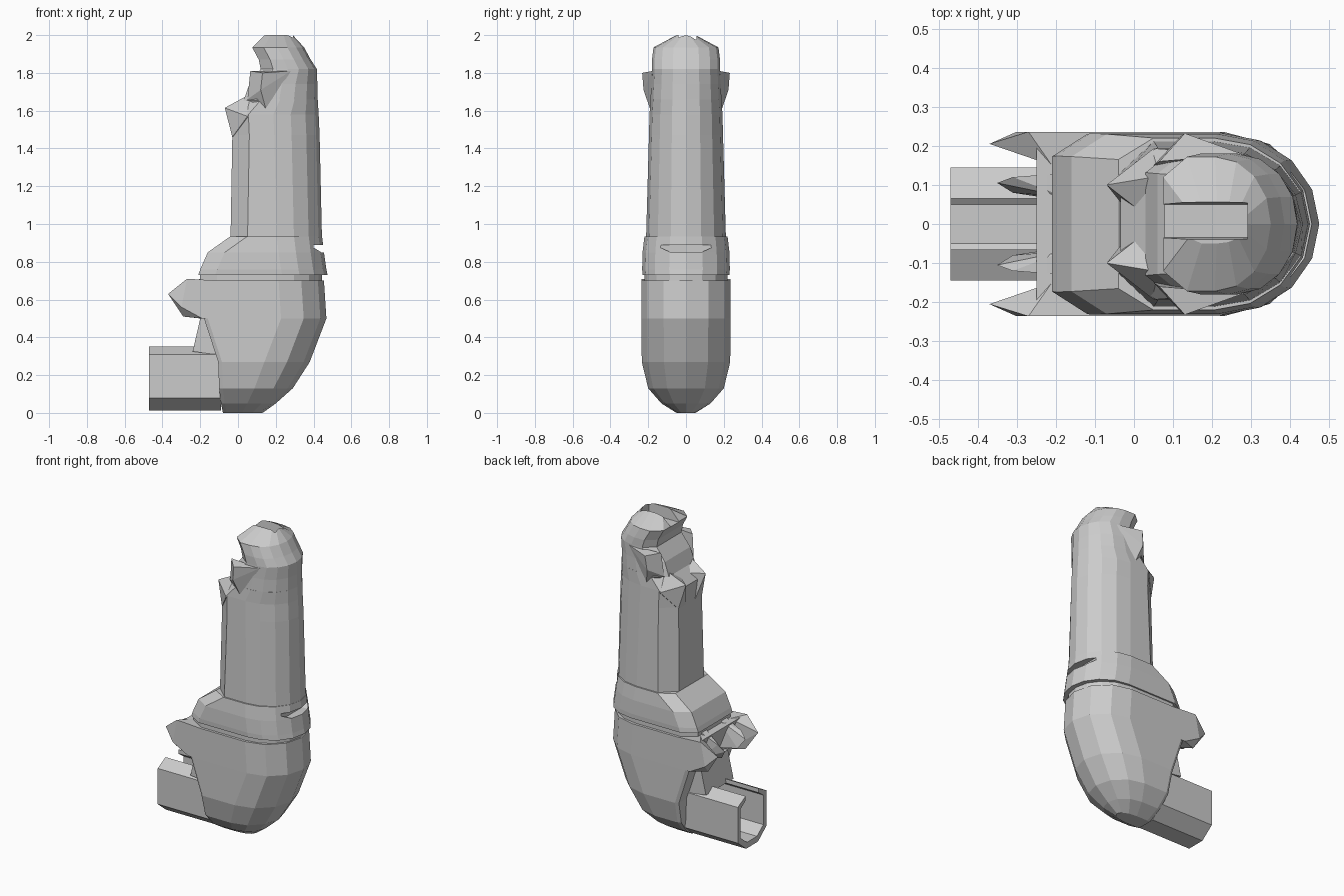
import bpy, bmesh, math
from mathutils import Vector

if "Cube" in bpy.data.objects:
    bpy.data.objects.remove(bpy.data.objects["Cube"])


def finish(name, bm):
    bmesh.ops.recalc_face_normals(bm, faces=bm.faces)
    me = bpy.data.meshes.new(name)
    bm.to_mesh(me)
    bm.free()
    ob = bpy.data.objects.new(name, me)
    bpy.context.collection.objects.link(ob)
    return ob


def ring(x0, x1, hw, n=8, flat=0.75, chamfer=0.09):
    """D-shaped section: chamfered flat on -x, rounded on +x."""
    d = x1 - x0
    nose = min(0.24, d * 0.52)
    ch = min(chamfer, d * 0.22)
    pts = [(x0, -hw * flat), (x0 + ch, -hw)]
    for i in range(n + 1):
        a = -math.pi / 2 + math.pi * i / n
        pts.append((x1 - nose + nose * math.cos(a), hw * math.sin(a)))
    return pts + [(x0 + ch, hw), (x0, hw * flat)]


def loft(name, rows, n=8, flat=0.75, chamfer=0.09):
    """Skin D-shaped rows given as (z, x0, x1, half width)."""
    bm = bmesh.new()
    loops = []
    for z, x0, x1, hw in rows:
        loops.append([bm.verts.new((x, y, z))
                      for x, y in ring(x0, x1, hw, n, flat, chamfer)])
    for a, b in zip(loops, loops[1:]):
        for i in range(len(a)):
            j = (i + 1) % len(a)
            bm.faces.new((a[i], a[j], b[j], b[i]))
    bm.faces.new(loops[0])
    bm.faces.new(loops[-1])
    bmesh.ops.triangulate(bm, faces=[f for f in bm.faces if len(f.verts) > 4])
    return finish(name, bm)


def prism(name, pts, offset):
    """Closed 3D outline pushed along an offset vector."""
    bm = bmesh.new()
    f = bm.faces.new([bm.verts.new(p) for p in pts])
    g = bmesh.ops.extrude_face_region(bm, geom=[f])['geom']
    bmesh.ops.translate(bm, vec=Vector(offset),
                        verts=[v for v in g if isinstance(v, bmesh.types.BMVert)])
    bmesh.ops.triangulate(bm, faces=[f for f in bm.faces if len(f.verts) > 4])
    return finish(name, bm)


def hull(name, pts):
    bm = bmesh.new()
    for p in pts:
        bm.verts.new(p)
    bmesh.ops.convex_hull(bm, input=bm.verts)
    return finish(name, bm)


def cut(ob, cutter):
    m = ob.modifiers.new("cut", 'BOOLEAN')
    m.operation = 'DIFFERENCE'
    m.solver = 'EXACT'
    m.object = cutter
    cutter.hide_render = True
    cutter.hide_set(True)


# rounded lower housing
loft("lower_housing", [
    (0.00, -0.08, 0.13, 0.05), (0.05, -0.09, 0.20, 0.13),
    (0.13, -0.10, 0.29, 0.20), (0.27, -0.105, 0.38, 0.234),
    (0.50, -0.18, 0.468, 0.236), (0.70, -0.25, 0.455, 0.236)],
    n=6, flat=0.95, chamfer=0.02)

# recessed joint and collar
loft("joint_seam", [(0.69, -0.2, 0.445, 0.22), (0.74, -0.2, 0.445, 0.22)])
collar = loft("collar", [
    (0.73, -0.21, 0.474, 0.23), (0.76, -0.2, 0.468, 0.232),
    (0.85, -0.16, 0.455, 0.23), (0.935, -0.04, 0.445, 0.22)])
cut(collar, hull("slit_cutter", [(x, y, z) for x in (0.40, 0.6) for y, z in (
    (-0.17, 0.89), (0.17, 0.89), (-0.08, 0.85), (0.08, 0.85))]))

# tapered shaft with a sloping shelf at the top
loft("shaft", [
    (0.90, -0.04, 0.445, 0.212), (1.47, -0.03, 0.432, 0.196),
    (1.58, -0.035, 0.427, 0.193), (1.66, 0.04, 0.422, 0.188)], n=8, flat=0.6)

# domed tip with a slot at its crown
tip = loft("domed_tip", [
    (1.655, 0.03, 0.422, 0.188), (1.74, 0.06, 0.42, 0.184),
    (1.82, 0.12, 0.418, 0.18), (1.87, 0.11, 0.385, 0.18),
    (1.935, 0.075, 0.35, 0.172), (2.0, 0.14, 0.29, 0.05)],
    n=8, flat=0.7, chamfer=0.07)
cut(tip, hull("slot_cutter", [(x, y, z) for x in (0.0, 0.29) for y, z in (
    (-0.045, 2.1), (0.065, 2.1), (0.05, 1.93), (-0.035, 1.93))]))

# mirrored details
for s, side in ((-1, "front"), (1, "back")):
    # flared plates beside the tip
    hull(side + "_tip_plate", [(x, s * y, z) for x, y, z in [
        (0.28, 0.178, 1.81), (0.13, 0.232, 1.80), (0.065, 0.16, 1.81),
        (0.12, 0.225, 1.71), (0.05, 0.15, 1.66), (0.15, 0.187, 1.60)]])
    # pointed corners of the shelf
    hull(side + "_shelf_point", [(x, s * y, z) for x, y, z in [
        (-0.07, 0.10, 1.615), (-0.03, 0.05, 1.46), (-0.03, 0.12, 1.46),
        (0.05, 0.193, 1.57), (0.13, 0.19, 1.57), (0.05, 0.12, 1.68), (0.02, 0.03, 1.62)]])
    # cheek ears
    hull(side + "_ear", [(x, s * y, z) for x, y, z in [
        (-0.37, 0.205, 0.63), (-0.30, 0.236, 0.56), (-0.27, 0.236, 0.71),
        (-0.19, 0.236, 0.50), (-0.10, 0.236, 0.50), (-0.10, 0.236, 0.70),
        (-0.29, 0.19, 0.51), (-0.20, 0.15, 0.50), (-0.21, 0.15, 0.70)]])
    # small inner lugs
    hull(side + "_inner_lug", [(x, s * y, z) for x, y, z in [
        (-0.35, 0.105, 0.62), (-0.31, 0.12, 0.66), (-0.31, 0.08, 0.56),
        (-0.18, 0.13, 0.72), (-0.18, 0.07, 0.72), (-0.18, 0.13, 0.54), (-0.18, 0.06, 0.54)]])

# open channel spout
half = [(0.145, 0.08), (0.145, 0.31), (0.065, 0.352), (0.065, 0.325),
        (0.115, 0.29), (0.115, 0.10), (0.05, 0.05)]
outline = [(-0.06, 0.012), (0.06, 0.012)] + half + [(-y, z) for y, z in reversed(half)]
prism("channel_spout", [(-0.47, y, z) for y, z in outline], (0.38, 0, 0))

# brace between spout and housing
hull("spout_brace", [(x, y, z) for y in (-0.14, 0.14) for x, z in (
    (-0.24, 0.325), (-0.20, 0.50), (-0.05, 0.52), (-0.05, 0.3))])
